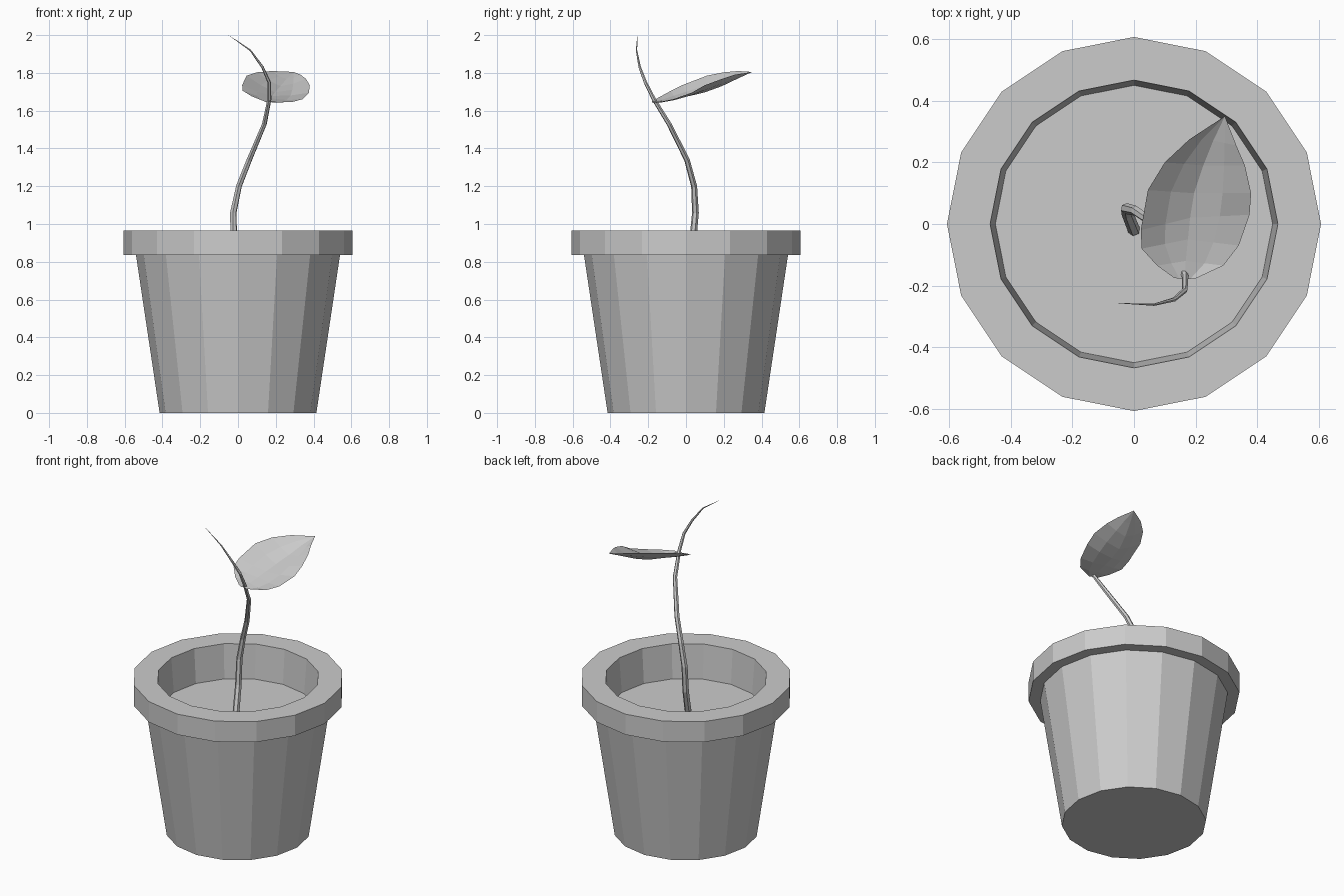
import bpy, bmesh, math
from mathutils import Vector

if "Cube" in bpy.data.objects:
    bpy.data.objects.remove(bpy.data.objects["Cube"])


def make_object(name, bm):
    bmesh.ops.recalc_face_normals(bm, faces=bm.faces)
    mesh = bpy.data.meshes.new(name)
    bm.to_mesh(mesh)
    bm.free()
    obj = bpy.data.objects.new(name, mesh)
    bpy.context.collection.objects.link(obj)
    return obj


def lathe(name, profile, sides=16):
    bm = bmesh.new()
    rings = [[bm.verts.new((r * math.cos(2 * math.pi * i / sides),
                            r * math.sin(2 * math.pi * i / sides), z))
              for i in range(sides)] for r, z in profile]
    for a, b in zip(rings, rings[1:]):
        for i in range(sides):
            j = (i + 1) % sides
            bm.faces.new((a[i], a[j], b[j], b[i]))
    bm.faces.new(rings[0])
    bm.faces.new(rings[-1])
    return make_object(name, bm)


# Pot with overhanging rim; the last ring closes as the soil surface
lathe("pot", [(.415, 0), (.54, .835), (.607, .835), (.607, .965),
              (.467, .965), (.45, .75)])

# Tapered bending stem: x, y, z, radius
path = [(0, -.02, .75, .02), (-.022, .035, .9, .019), (-.025, .05, 1.06, .018),
        (.005, .043, 1.2, .016), (.06, .005, 1.34, .015), (.14, -.09, 1.53, .013),
        (.166, -.17, 1.66, .011), (.165, -.215, 1.75, .009),
        (.13, -.245, 1.83, .007), (.065, -.262, 1.92, .004), (-.05, -.257, 2.0, .0005)]
curve = bpy.data.curves.new("stem", 'CURVE')
curve.dimensions = '3D'
curve.bevel_depth = 1
curve.bevel_resolution = 1
curve.use_fill_caps = True
spline = curve.splines.new('POLY')
spline.use_smooth = False
spline.points.add(len(path) - 1)
for p, (x, y, z, r) in zip(spline.points, path):
    p.co = (x, y, z, 1)
    p.radius = r
bpy.context.collection.objects.link(bpy.data.objects.new("stem", curve))

# Cupped leaf: rows of left edge, midrib, right edge from base to tip
rows = [
    ((.13, -.175, 1.653), (.165, -.18, 1.65), (.2, -.177, 1.647)),
    ((.075, -.135, 1.675), (.168, -.12, 1.653), (.29, -.135, 1.647)),
    ((.025, -.08, 1.705), (.175, -.05, 1.665), (.34, -.07, 1.66)),
    ((.022, -.02, 1.735), (.182, .02, 1.678), (.375, .03, 1.695)),
    ((.045, .11, 1.785), (.195, .1, 1.697), (.38, .1, 1.735)),
    ((.10, .2, 1.803), (.225, .19, 1.73), (.36, .19, 1.768)),
    ((.18, .275, 1.81), (.257, .27, 1.768), (.332, .255, 1.79)),
]
bm = bmesh.new()
grid = []
for left, mid, right in rows:
    l, m, r = Vector(left), Vector(mid), Vector(right)
    sag = Vector((0, 0, -.006))
    grid.append([bm.verts.new(v) for v in
                 (l, (l + m) / 2 + sag, m, (m + r) / 2 + sag, r)])
for a, b in zip(grid, grid[1:]):
    for i in range(4):
        bm.faces.new((a[i], a[i + 1], b[i + 1], b[i]))
tip = bm.verts.new((.295, .35, 1.805))
for i in range(4):
    bm.faces.new((grid[-1][i], grid[-1][i + 1], tip))
make_object("leaf", bm)
